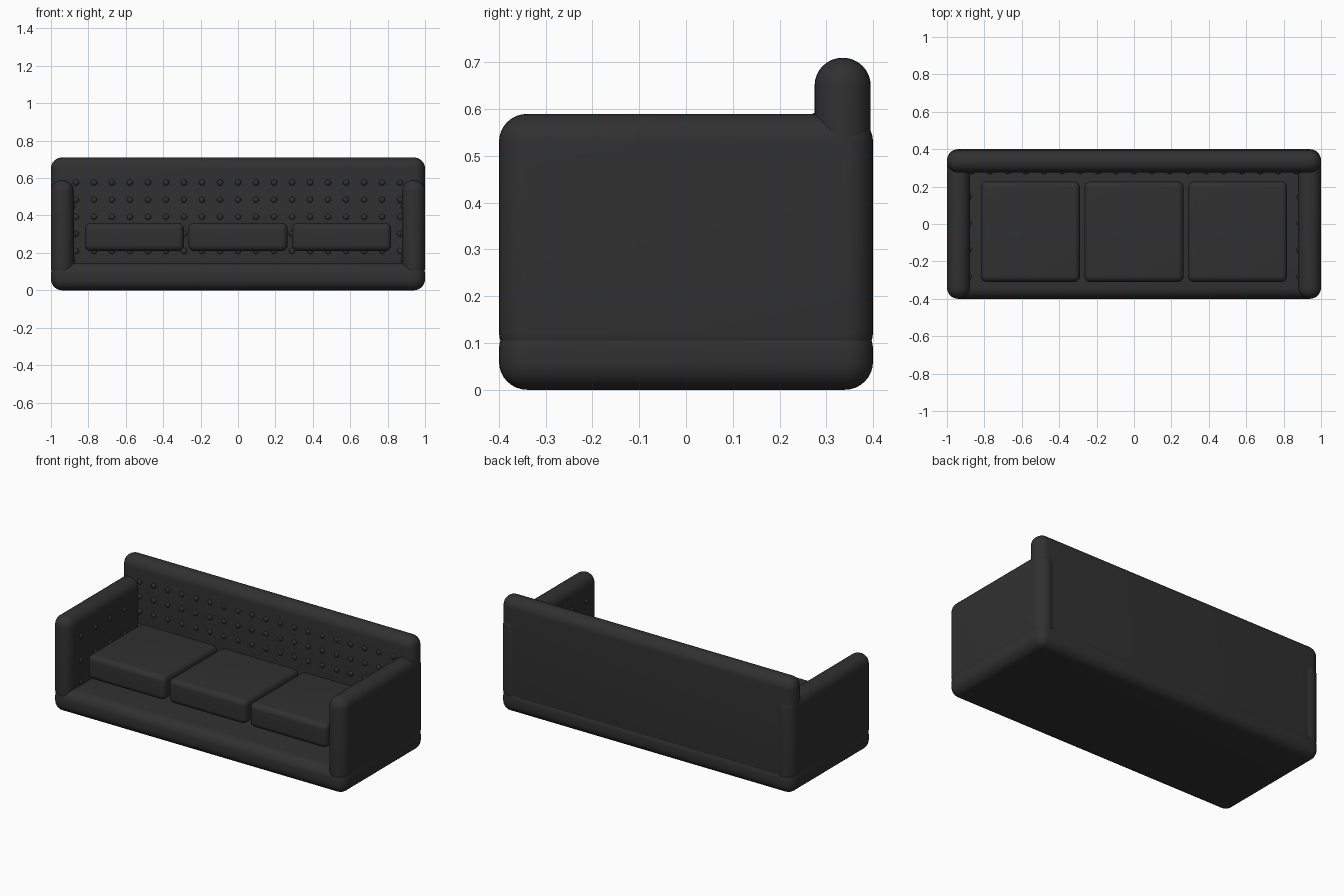
import bpy
import bmesh
import math
from mathutils import Matrix, Vector

cube = bpy.data.objects.get("Cube")
if cube:
    bpy.data.objects.remove(cube, do_unlink=True)

# Single dark upholstery colour
COLOR = (0.03, 0.03, 0.03, 1.0)
leather = bpy.data.materials.new("charcoal upholstery")
leather.diffuse_color = COLOR
leather.use_nodes = True
bsdf = leather.node_tree.nodes["Principled BSDF"]
bsdf.inputs["Base Color"].default_value = COLOR
bsdf.inputs["Roughness"].default_value = 0.6


def finish(name, bm, smooth_angle=40):
    mesh = bpy.data.meshes.new(name)
    bm.to_mesh(mesh)
    bm.free()
    mesh.materials.append(leather)
    obj = bpy.data.objects.new(name, mesh)
    bpy.context.collection.objects.link(obj)
    bpy.ops.object.select_all(action="DESELECT")
    obj.select_set(True)
    bpy.context.view_layer.objects.active = obj
    bpy.ops.object.shade_smooth_by_angle(angle=math.radians(smooth_angle))
    return obj


def padded_box(name, low, high, radius):
    """Box between two corners with rounded edges."""
    low, high = Vector(low), Vector(high)
    bm = bmesh.new()
    bmesh.ops.create_cube(bm, size=1)
    bmesh.ops.scale(bm, vec=high - low, verts=bm.verts)
    bmesh.ops.translate(bm, vec=(low + high) / 2, verts=bm.verts)
    bmesh.ops.bevel(bm, geom=bm.edges[:], offset=radius, segments=8,
                    profile=0.5, affect="EDGES", clamp_overlap=True)
    return finish(name, bm)


def buttons(name, points, axis):
    """Small domed studs, flattened along the given axis (0 = x, 1 = y)."""
    bm = bmesh.new()
    squash = [1, 1, 1]
    squash[axis] = 0.6
    for p in points:
        matrix = Matrix.Translation(p) @ Matrix.Diagonal((*squash, 1))
        bmesh.ops.create_uvsphere(bm, u_segments=12, v_segments=8,
                                  radius=0.016, matrix=matrix)
    return finish(name, bm, 60)


# Frame: base, backrest and two arms
padded_box("base", (-1, -0.4, 0), (1, 0.4, 0.147), 0.06)
padded_box("backrest", (-1, 0.275, 0.063), (1, 0.395, 0.71), 0.0595)
for side, name in ((-1, "right"), (1, "left")):
    x0, x1 = sorted((side * 0.878, side * 1.0))
    padded_box(name + "_arm", (x0, -0.4, 0.063), (x1, 0.4, 0.59), 0.06)
    # Studs on the inner face of the arm
    buttons(name + "_arm_buttons",
            [(side * 0.878, -0.28 + 0.142 * i, z)
             for i in range(4) for z in (0.165, 0.30, 0.45)], 0)

# Three seat cushions
for i, name in enumerate(("right", "middle", "left")):
    cx = (i - 1) * 0.554
    padded_box(name + "_seat_cushion", (cx - 0.265, -0.31, 0.21),
               (cx + 0.265, 0.227, 0.36), 0.032)

# Rows of studs on the front of the backrest
buttons("backrest_buttons",
        [((i - 9) * 0.0963, 0.275, 0.21 + 0.0915 * row)
         for i in range(19) for row in range(5)], 1)
